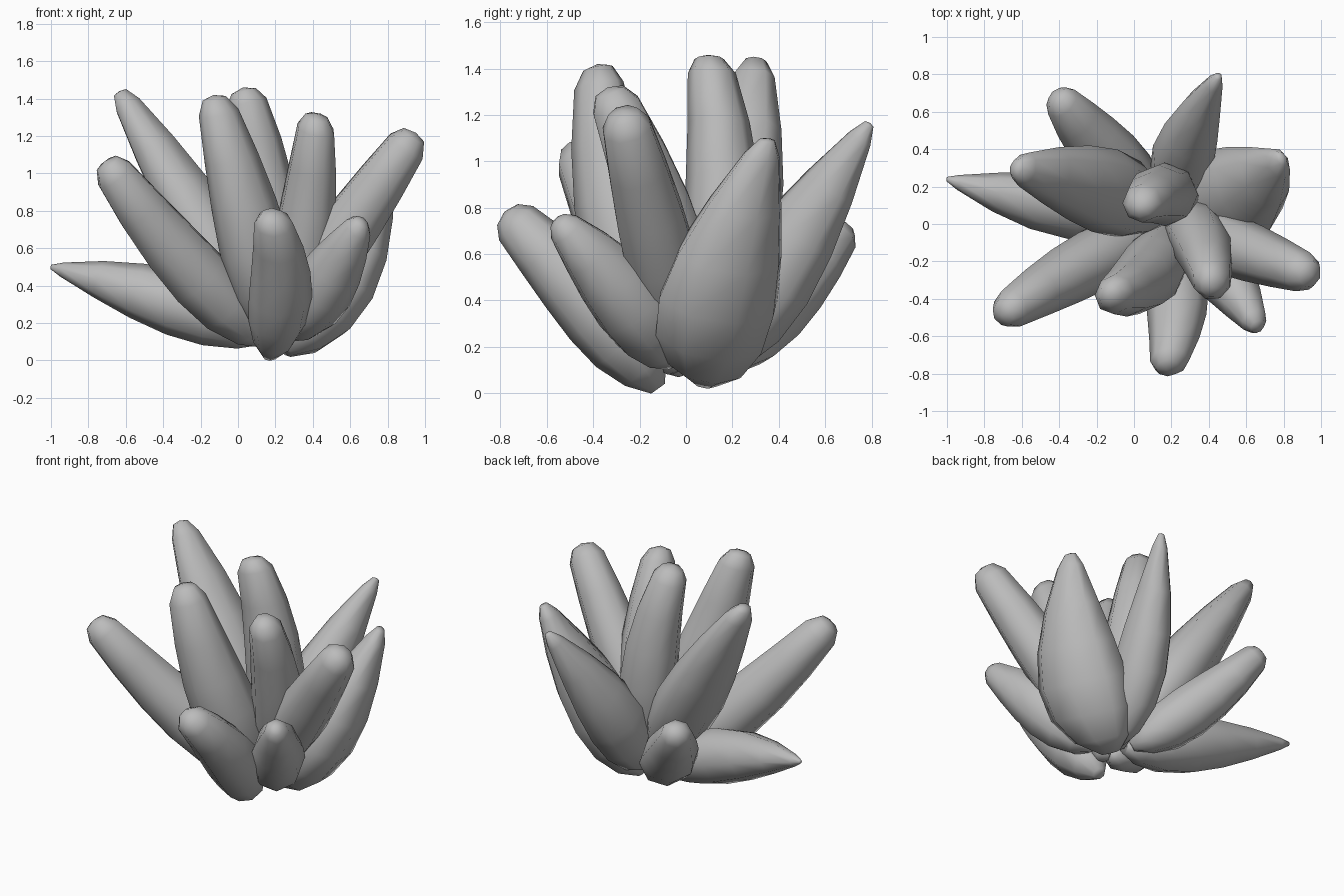
import bpy, bmesh, math
from mathutils import Vector

cube = bpy.data.objects.get("Cube")
if cube:
    bpy.data.objects.remove(cube)

mat = bpy.data.materials.new("stone grey")
mat.use_nodes = True
GREY = (0.5, 0.5, 0.5, 1)
mat.diffuse_color = GREY
mat.node_tree.nodes["Principled BSDF"].inputs["Base Color"].default_value = GREY

SIDES = 8
WIDEST = .42
# swelling from the root up to the widest point: position, share of full girth
LOWER = [(0, .22), (.1, .64), (.25, .93), (WIDEST, 1)]
UPPER = [.6, .78, .95]


def leaf(name, root, belly, tip, width, thick, blunt):
    """Swollen leaf along a curve from root through belly to a rounded tip."""
    root, belly, tip = Vector(root), Vector(belly), Vector(tip)
    bend = 2 * belly - (root + tip) / 2
    side = Vector((0, 0, 1)).cross(tip - root).normalized()
    taper = [(t, 1 - (1 - blunt) * ((t - WIDEST) / (1 - WIDEST)) ** 1.6) for t in UPPER]
    bm = bmesh.new()
    rings = []
    for t, girth in LOWER + taper + [(1, blunt * .68)]:
        centre = root * (1 - t) ** 2 + bend * 2 * t * (1 - t) + tip * t * t
        along = ((bend - root) * (1 - t) + (tip - bend) * t).normalized()
        out = along.cross(side).normalized()
        ring = []
        for i in range(SIDES):
            a = math.tau * i / SIDES
            ring.append(bm.verts.new(centre + side * math.cos(a) * width * girth
                                     + out * math.sin(a) * thick * girth))
        rings.append(ring)
    for low, high in zip(rings, rings[1:]):
        for i in range(SIDES):
            j = (i + 1) % SIDES
            bm.faces.new((low[i], low[j], high[j], high[i]))
    bm.faces.new(rings[0][::-1])
    # domed end
    peak = bm.verts.new(tip + along * thick * blunt * .2)
    for i in range(SIDES):
        bm.faces.new((rings[-1][i], rings[-1][(i + 1) % SIDES], peak))
    bmesh.ops.recalc_face_normals(bm, faces=bm.faces)
    mesh = bpy.data.meshes.new(name)
    bm.to_mesh(mesh)
    bm.free()
    mesh.materials.append(mat)
    obj = bpy.data.objects.new(name, mesh)
    bpy.context.collection.objects.link(obj)
    bpy.ops.object.select_all(action='DESELECT')
    obj.select_set(True)
    bpy.context.view_layer.objects.active = obj
    bpy.ops.object.shade_smooth_by_angle(angle=math.radians(65))


# upright inner leaves
leaf("centre_leaf", (.2, .1, .1), (.15, .16, .8), (.03, .1, 1.44), .17, .18, .55)
leaf("inner_front_leaf", (.2, -.05, .1), (.065, -.28, .7), (-.125, -.38, 1.4), .18, .2, .5)
leaf("inner_left_leaf", (.25, .03, .15), (.36, -.1, .7), (.42, -.33, 1.3), .165, .18, .57)
leaf("inner_right_leaf", (.15, .05, .15), (-.22, .2, .77), (-.63, .3, 1.43), .23, .18, .32)

# spreading leaves
leaf("left_leaf", (.2, 0, .15), (.56, -.13, .66), (.94, -.27, 1.2), .165, .17, .62)
leaf("front_right_leaf", (.15, -.02, .1), (-.28, -.23, .52), (-.7, -.48, 1.05), .17, .18, .57)
leaf("back_left_leaf", (.22, .1, .1), (.28, .42, .58), (.45, .79, 1.16), .17, .2, .17)
leaf("broad_left_leaf", (.25, .08, .05), (.56, .16, .49), (.79, .35, 1.09), .285, .21, .19)

# low outer leaves
leaf("low_right_leaf", (.15, .08, .12), (-.42, .11, .335), (-1, .24, .5), .18, .175, .1)
leaf("low_back_leaf", (.12, .12, .12), (-.17, .4, .39), (-.41, .68, .71), .17, .16, .5)
leaf("low_front_leaf", (.17, -.12, .02), (.23, -.42, .4), (.18, -.77, .77), .17, .17, .55)
leaf("low_front_left_leaf", (.28, -.05, .13), (.48, -.27, .43), (.66, -.55, .74), .165, .18, .36)
